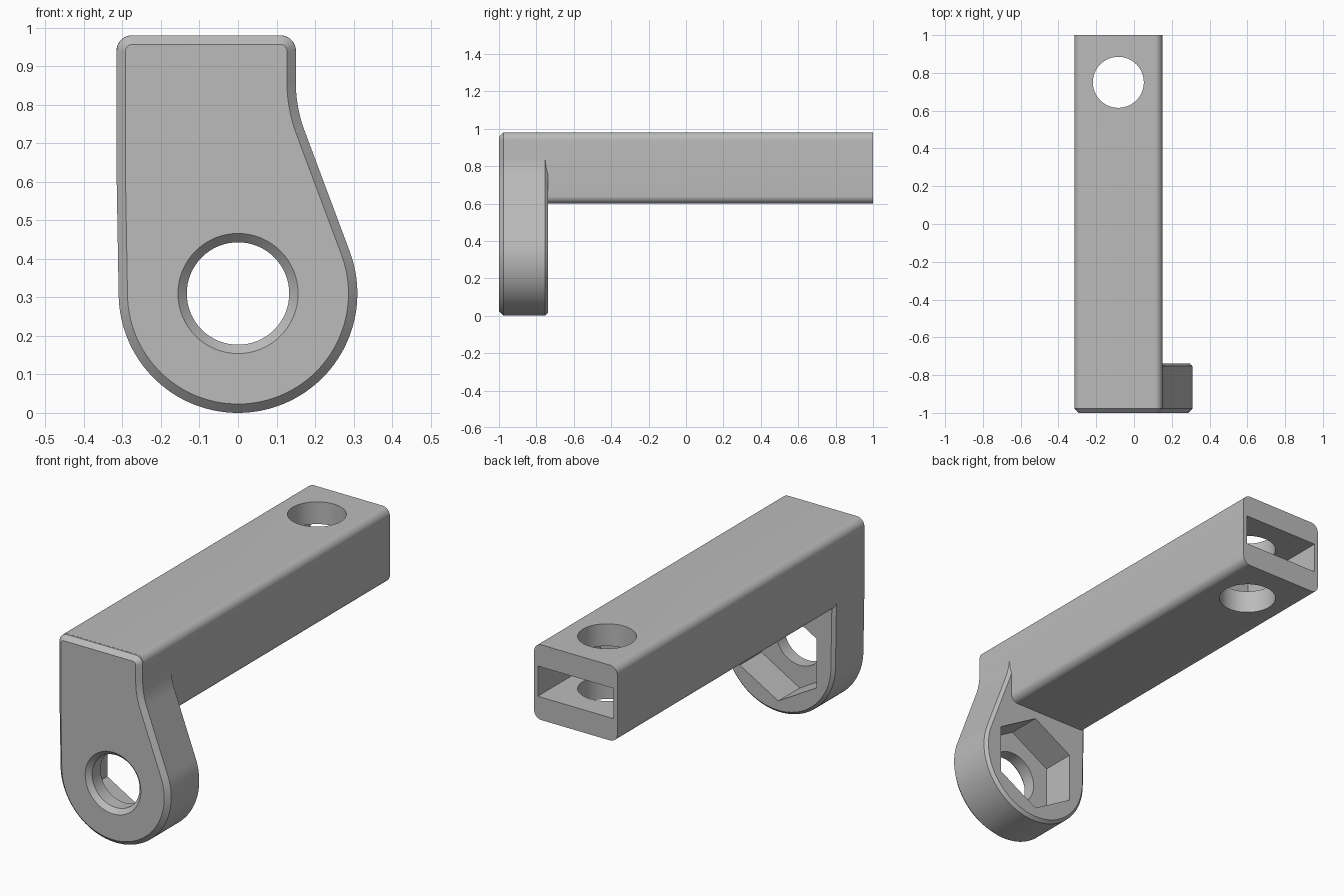
import bpy, bmesh, math
from mathutils import Vector

if "Cube" in bpy.data.objects:
    bpy.data.objects.remove(bpy.data.objects["Cube"])

grey = bpy.data.materials.new("grey plastic")
grey.diffuse_color = (0.5, 0.5, 0.5, 1)
grey.use_nodes = True
grey.node_tree.nodes["Principled BSDF"].inputs["Base Color"].default_value = grey.diffuse_color


def loft(name, rings):
    """Closed solid skinned through rings of equal point count."""
    bm = bmesh.new()
    loops = [[bm.verts.new(p) for p in r] for r in rings]
    n = len(loops[0])
    for a, b in zip(loops, loops[1:]):
        for i in range(n):
            j = (i + 1) % n
            bm.faces.new((a[i], a[j], b[j], b[i]))
    bm.faces.new(loops[0])
    bm.faces.new(loops[-1])
    bmesh.ops.recalc_face_normals(bm, faces=bm.faces)
    me = bpy.data.meshes.new(name)
    bm.to_mesh(me)
    bm.free()
    ob = bpy.data.objects.new(name, me)
    bpy.context.collection.objects.link(ob)
    me.materials.append(grey)
    return ob


def arc(cx, cz, r, a0, a1, n):
    """Points on an arc, angles in degrees."""
    return [(cx + r * math.cos(math.radians(a0 + (a1 - a0) * i / n)),
             cz + r * math.sin(math.radians(a0 + (a1 - a0) * i / n))) for i in range(n + 1)]


def inset(pts, d):
    """Mitred inward offset of a counter-clockwise outline."""
    out = []
    for i, p in enumerate(pts):
        p = Vector(p)
        e1 = (p - Vector(pts[i - 1])).normalized()
        e2 = (Vector(pts[(i + 1) % len(pts)]) - p).normalized()
        n1, n2 = Vector((-e1.y, e1.x)), Vector((-e2.y, e2.x))
        out.append(p + (n1 + n2) * d / (1 + n1.dot(n2)))
    return out


def at_y(pts, y):
    return [(p[0], y, p[1]) for p in pts]


def combine(target, other, operation):
    m = target.modifiers.new(operation, 'BOOLEAN')
    m.operation, m.object, m.solver = operation, other, 'EXACT'
    bpy.context.view_layer.objects.active = target
    bpy.ops.object.modifier_apply(modifier=m.name)
    bpy.data.objects.remove(other)


LEFT, RIGHT, TOP, LOW = -0.315, 0.15, 0.98, 0.6
EYE_Z, EYE_R, ROUND = 0.31, 0.31, 0.04

# Eye plate outline: round eye, sloping flank, concave neck, rounded top
slope = 20.5
c, s = math.cos(math.radians(slope)), math.sin(math.radians(slope))
neck_z = 0.86
neck_r = (c * RIGHT + s * neck_z - EYE_R - s * EYE_Z) / (1 - c)
outline = (arc(0, EYE_Z, EYE_R, -180, slope, 64)
           + arc(RIGHT + neck_r, neck_z, neck_r, 180 + slope, 180, 12)
           + arc(RIGHT - ROUND, TOP - ROUND, ROUND, 0, 90, 10)
           + arc(LEFT + ROUND, TOP - ROUND, ROUND, 90, 180, 10)
           + [(LEFT, LOW)])
bracket = loft("bracket", [at_y(inset(outline, 0.023), -1), at_y(outline, -0.977),
                           at_y(outline, -0.753), at_y(inset(outline, 0.015), -0.738)])

# Arm: long bar with rounded edges
g = 0.0005
section = []
for x, z, a in ((RIGHT - ROUND, LOW + ROUND, -90), (RIGHT - ROUND, TOP - ROUND, 0),
                (LEFT + ROUND, TOP - ROUND, 90), (LEFT + ROUND, LOW + ROUND, 180)):
    section += arc(x, z, ROUND + g, a, a + 90, 10)
combine(bracket, loft("arm", [at_y(section, -0.97), at_y(section, 1)]), 'UNION')

# Chamfered bolt hole through the eye
rings = [(-1.02, 0.176), (-0.977, 0.133), (-0.6, 0.133)]
combine(bracket, loft("bolt_hole", [at_y(arc(0, EYE_Z, r, 0, 354.375, 63), y) for y, r in rings]),
        'DIFFERENCE')

# Hexagonal nut pocket behind the eye
hexagon = arc(0, EYE_Z, 0.248, 30, 330, 5)
combine(bracket, loft("nut_pocket", [at_y(hexagon, -0.91), at_y(hexagon, -0.6)]), 'DIFFERENCE')

# Flat slot in the arm end
slot = [(-0.295, 0.715), (0.13, 0.715), (0.13, 0.868), (-0.295, 0.868)]
combine(bracket, loft("end_slot", [at_y(slot, 0.5), at_y(slot, 1.1)]), 'DIFFERENCE')

# Vertical hole through the arm end
circle = arc(-0.083, 0.75, 0.135, 0, 354.375, 63)
combine(bracket, loft("arm_hole", [[(x, y, z) for x, y in circle] for z in (0.5, 1.1)]),
        'DIFFERENCE')

bpy.ops.object.select_all(action='DESELECT')
bracket.select_set(True)
bpy.context.view_layer.objects.active = bracket
bpy.ops.object.shade_smooth_by_angle(angle=math.radians(25))
